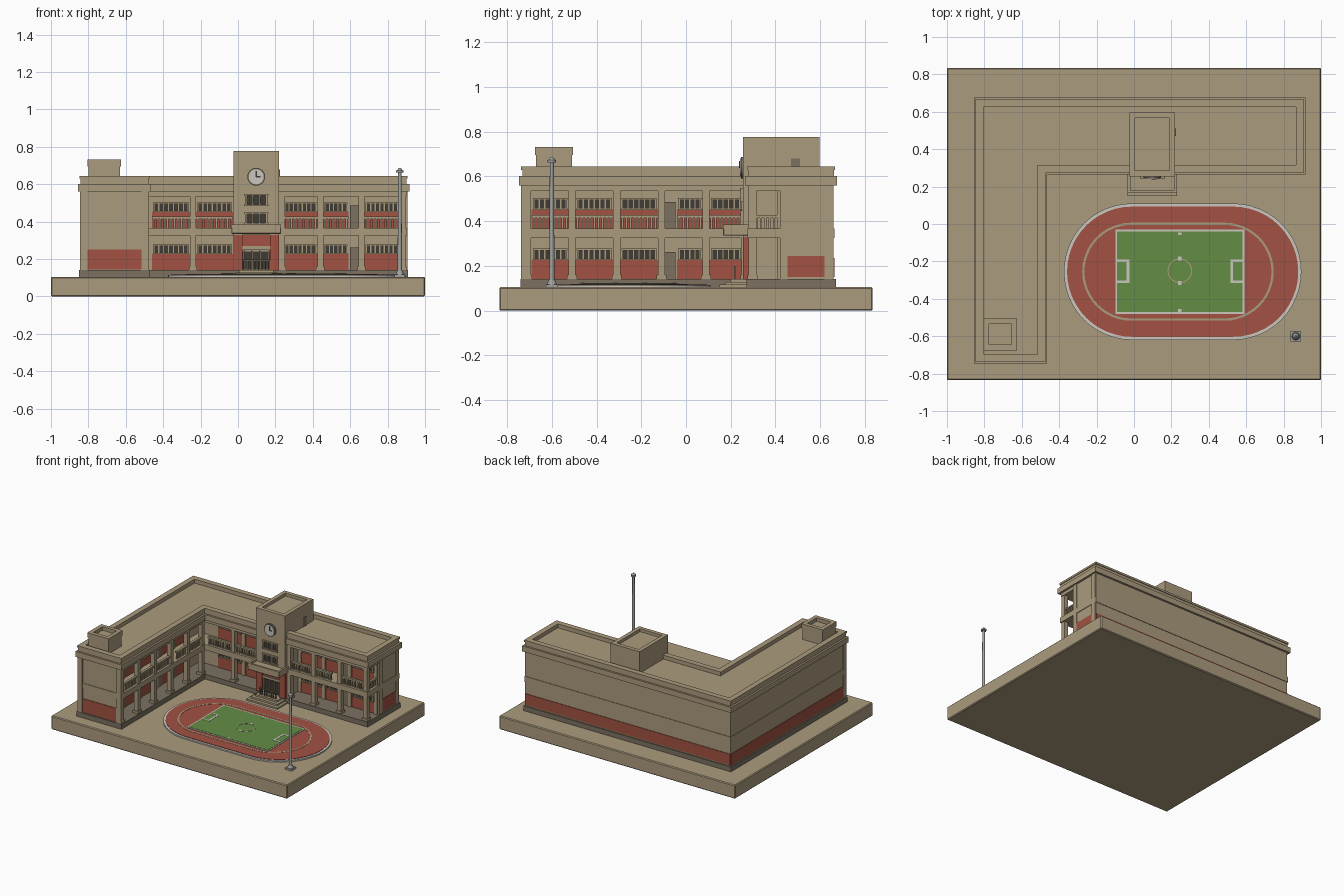
import bpy, bmesh, math
from mathutils import Matrix

cube = bpy.data.objects.get("Cube")
if cube:
    bpy.data.objects.remove(cube, do_unlink=True)


def material(name, r, g, b):
    m = bpy.data.materials.new(name)
    m.use_nodes = True
    m.diffuse_color = (r, g, b, 1)
    m.node_tree.nodes["Principled BSDF"].inputs["Base Color"].default_value = (r, g, b, 1)
    return m


TAN = material("tan stone", .41, .33, .21)
RED = material("brick red", .36, .085, .055)
GREEN = material("grass green", .125, .27, .06)
WHITE = material("line white", .60, .57, .52)
GREY = material("plinth grey", .20, .165, .12)
METAL = material("pole grey", .36, .36, .35)
DARK = material("dark glass", .05, .045, .038)


def finish(name, bm, mat):
    bmesh.ops.recalc_face_normals(bm, faces=bm.faces)
    mesh = bpy.data.meshes.new(name)
    bm.to_mesh(mesh)
    bm.free()
    mesh.materials.append(mat)
    ob = bpy.data.objects.new(name, mesh)
    bpy.context.collection.objects.link(ob)
    return ob


def boxes(name, mat, items, bevel=0):
    """One object from boxes given as x0, x1, y0, y1, z0, z1."""
    bm = bmesh.new()
    for x0, x1, y0, y1, z0, z1 in items:
        mid = Matrix.Translation(((x0 + x1) / 2, (y0 + y1) / 2, (z0 + z1) / 2))
        size = Matrix.Diagonal((x1 - x0, y1 - y0, z1 - z0, 1))
        bmesh.ops.create_cube(bm, size=1, matrix=mid @ size)
    ob = finish(name, bm, mat)
    if bevel:
        mod = ob.modifiers.new("soft edge", "BEVEL")
        mod.width, mod.segments = bevel, 1
    return ob


def prism(name, mat, pts, z0, z1, hole=None):
    """Extruded outline, or a ring when an inner outline is given."""
    bm = bmesh.new()
    n = len(pts)
    loops = [[bm.verts.new((x, y, z)) for x, y in p] for p in (pts, hole) if p for z in (z0, z1)]
    def bridge(a, b):
        for i in range(n):
            j = (i + 1) % n
            bm.faces.new((a[i], a[j], b[j], b[i]))
    bridge(loops[0], loops[1])
    if hole:
        bridge(loops[2], loops[3])
        bridge(loops[0], loops[2])
        bridge(loops[1], loops[3])
    else:
        bm.faces.new(loops[0])
        bm.faces.new(loops[1])
    return finish(name, bm, mat)


W, E, S, N, INX, INY = -.84, .90, -.73, .66, -.48, .28
DEPTH, G = .14, .105


def ell(o=0, g=0):
    """L-shaped plan, grown by o, with the courtyard side set back by g."""
    return [(W - o, S - o), (INX + o - g, S - o), (INX + o - g, INY - o + g),
            (E + o, INY - o + g), (E + o, N + o), (W - o, N + o)]


def rim(name, x0, x1, y0, y1, z0, z1, t):
    """Open-topped parapet around a rectangle."""
    boxes(name, TAN, [(x0, x1, y0, y0 + t, z0, z1), (x0, x1, y1 - t, y1, z0, z1),
                      (x0, x0 + t, y0, y1, z0, z1), (x1 - t, x1, y0, y1, z0, z1)])


# Ground and L-shaped building shell
boxes("ground_base", TAN, [(-1, 1, -.835, .835, 0, G)], .006)
prism("plinth", GREY, ell(.01), G, .142)
prism("rooms", TAN, ell(0, DEPTH), .14, .565)
prism("gallery_floor", TAN, ell(.004), .325, .367)
prism("roof_beam", TAN, ell(), .535, .562)
prism("cornice", TAN, ell(.016), .56, .602)
prism("roof_deck", TAN, ell(-.01), .60, .612)
prism("parapet", TAN, ell(.002), .60, .645, ell(-.03))
prism("parapet_cap", TAN, ell(.007), .63, .645, ell(-.035))

# Corner piers and closed gallery end
piers = [(INX - DEPTH - .01, INX, S, S + .03, .14, .56)]
piers += [(x, x + .04, S - .008, S + .03, .14, .56) for x in (W - .004, INX - .036)]
piers += [(E - .03, E + .006, y, y + .035, .14, .56) for y in (INY + DEPTH, N - .04)]
boxes("corner_piers", TAN, piers)
boxes("brick_bands", RED, [(W, E, N, N + .004, .15, .235), (W - .004, W, S + .03, N, .15, .235),
                           (W + .036, INX - .036, S - .004, S, .145, .25),
                           (E, E + .004, INY + DEPTH + .035, N - .04, .15, .245)])


# Galleries: u runs along the wing, d goes inward from the gallery front
def north(u0, u1, d0, d1, z0, z1):
    return (u0, u1, INY + d0, INY + d1, z0, z1)


def west(u0, u1, d0, d1, z0, z1):
    return (INX - d1, INX - d0, u0, u1, z0, z1)


def gallery(side, place, posts, spans, doors):
    cols, walls, panes, frames, rails = [], [], [], [], []
    for u in posts:
        cols.append(place(u - .016, u + .016, 0, .035, .14, .55))
        cols.append(place(u - .022, u + .022, -.004, .04, .14, .16))
        cols.append(place(u - .013, u + .013, DEPTH - .012, DEPTH, .14, .55))
    for a, b in spans:
        for floor in (.142, .367):
            walls.append(place(a, b, DEPTH - .005, DEPTH, floor, floor + .085))
            z0, z1 = floor + .088, floor + .132
            panes.append(place(a + .01, b - .01, DEPTH - .005, DEPTH, z0, z1))
            n = max(3, round((b - a) / .028))
            for i in range(n + 1):
                u = a + .01 + (b - a - .02) * i / n
                frames.append(place(u - .003, u + .003, DEPTH - .011, DEPTH, z0, z1))
            for z in (z0, z1):
                frames.append(place(a + .005, b - .005, DEPTH - .014, DEPTH, z - .004, z + .004))
        rails.append(place(a, b, .008, .026, .415, .427))
        n = round((b - a) / .019)
        for i in range(n):
            u = a + (b - a) * (i + .5) / n
            rails.append(place(u - .0045, u + .0045, .012, .022, .365, .418))
    boxes(side + "_columns", TAN, cols)
    boxes(side + "_brick_walls", RED, walls)
    boxes(side + "_window_panes", DARK, panes)
    boxes(side + "_window_frames", TAN, frames)
    boxes(side + "_railings", TAN, rails)
    boxes(side + "_doors", GREY, [place(u - .024, u + .024, DEPTH - .009, DEPTH, f, f + .12)
                                  for u in doors for f in (.142, .367)])


gallery("north", north, (-.24, .235, .44, .66, .88),
        [(-.46, -.256), (-.224, -.026), (.24, .424), (.456, .59), (.676, .864)], (.622,))
gallery("west", west, (-.71, -.51, -.31, -.11, .09, .265),
        [(-.69, -.526), (-.494, -.326), (-.294, -.126), (-.04, .074), (.106, .25)], (-.072,))
boxes("east_railing", TAN, [(E - .025, E - .008, INY, INY + DEPTH, .415, .427)] +
      [(E - .021, E - .012, INY + .03 + .02 * i, INY + .039 + .02 * i, .365, .418) for i in range(6)])

# Clock tower, with its roof door and canopy
TX0, TX1, TY, TC = -.025, .22, .255, .0975
boxes("tower", TAN, [(TX0, TX1, TY, .597, .33, .755), (TX0, TX1, TY + .03, .597, .14, .34)])
rim("tower_parapet", TX0, TX1, TY, .597, .75, .777, .03)
boxes("tower_roof_door", GREY, [(TX1, TX1 + .004, .47, .51, .61, .68)])
boxes("entrance_canopy", TAN, [(TX0 - .01, TX1 + .01, .165, .28, .335, .37)], .004)
rim("canopy_rim", TX0 - .01, TX1 + .01, .165, .28, .365, .385, .015)
boxes("entrance_piers", RED, [(TX0, TX0 + .05, TY, .29, .14, .335), (TX1 - .05, TX1, TY, .29, .14, .335),
                              (TX0, TX1, TY + .01, .29, .27, .335)])
boxes("entrance_door", DARK, [(TX0 + .05, TX1 - .05, TY + .022, TY + .03, .145, .24)])
boxes("entrance_trim", TAN, [(TX0 + .045, TX1 - .045, TY + .004, .285, .252, .27)] +
      [(x - .004, x + .004, TY + .012, TY + .024, .145, .25) for x in (.03, .075, .12, .165)])
boxes("entrance_steps", TAN, [(TX0 + .03 - .02 * k, TX1 - .03 + .02 * k, .20 - .025 * k, .29,
                               G, .142 - .013 * k) for k in range(3)])
boxes("entrance_railing", GREY, [(.03, .165, .215, .223, .19, .198)] +
      [(.03 + .019 * i, .037 + .019 * i, .215, .223, .14, .195) for i in range(8)])

# Tower windows
boxes("tower_panes", DARK, [(.04, .155, TY - .003, TY, z, z + .055) for z in (.39, .49)])
boxes("tower_frames", TAN, [(.037 + .037 * i, .047 + .037 * i, TY - .012, TY, z, z + .055)
                            for i in range(4) for z in (.39, .49)] +
      [(.033, .162, TY - .014, TY, z, z + .008) for z in (.385, .44, .485, .54)])


def disc(name, mat, x, y, z, r, h, facing_front=False, top=None, sides=24):
    bm = bmesh.new()
    turn = Matrix.Rotation(math.pi / 2, 4, "X") if facing_front else Matrix()
    bmesh.ops.create_cone(bm, cap_ends=True, segments=sides, radius1=r, radius2=r if top is None else top,
                          depth=h, matrix=Matrix.Translation((x, y, z)) @ turn)
    return finish(name, bm, mat)


# Clock
disc("clock_rim", GREY, TC, TY - .004, .64, .048, .012, True)
disc("clock_face", WHITE, TC, TY - .008, .64, .04, .012, True)
boxes("clock_hands", DARK, [(TC - .003, TC + .003, TY - .017, TY - .013, .638, .67),
                            (TC, TC + .024, TY - .017, TY - .013, .637, .643)])

# Rooftop box on the west wing
boxes("stair_house", TAN, [(-.80, -.63, -.67, -.51, .60, .705)])
rim("stair_house_parapet", -.805, -.625, -.675, -.505, .695, .732, .03)


# Running track and pitch
def stadium(r, half, cx=.26, cy=-.255, n=24):
    pts = []
    for sign in (1, -1):
        for i in range(n + 1):
            a = -math.pi / 2 + math.pi * i / n
            pts.append((cx + sign * (half + r * math.cos(a)), cy + sign * r * math.sin(a)))
    return pts


prism("track_kerb", WHITE, stadium(.365, .27), G, .115)
prism("track", RED, stadium(.348, .27), G, .118)
prism("lane_line", TAN, stadium(.262, .25, .235), .117, .1195, stadium(.25, .25, .235))
PX0, PX1, PY0, PY1 = -.10, .59, -.48, -.03
boxes("pitch_border", WHITE, [(PX0, PX1, PY0, PY1, G, .121)])
boxes("pitch", GREEN, [(PX0 + .01, PX1 - .01, PY0 + .01, PY1 - .01, G, .123)])
goals = []
for edge, s in ((PX0 + .01, 1), (PX1 - .01, -1)):
    far = edge + s * .065
    goals.append((min(far, far - s * .015), max(far, far - s * .015), -.315, -.19, .12, .1245))
    goals += [(min(edge, far), max(edge, far), y, y + .012, .12, .1245) for y in (-.315, -.202)]
boxes("goal_boxes", WHITE, goals)
prism("centre_circle", TAN, stadium(.066, 0, .245, -.25), .12, .1245, stadium(.06, 0, .245, -.25))
boxes("centre_marks", WHITE, [(.235, .255, y, y + .022, .12, .125) for y in (-.195, -.327)] +
      [(.235, .255, y, y + .015, .12, .125) for y in (-.06, -.47)])

# Flagpole
boxes("pole_base", METAL, [(.838, .892, -.627, -.573, G, .118)])
for name, r0, r1, z, h in (("pole_foot", .022, .014, .128, .02), ("pole", .012, .009, .39, .55),
                           ("pole_cap", .019, .019, .668, .012), ("pole_tip", .017, .005, .68, .014)):
    pole = disc(name, METAL, .865, -.6, z, r0, h, top=r1, sides=16)
    for f in pole.data.polygons:
        f.use_smooth = len(f.vertices) == 4
